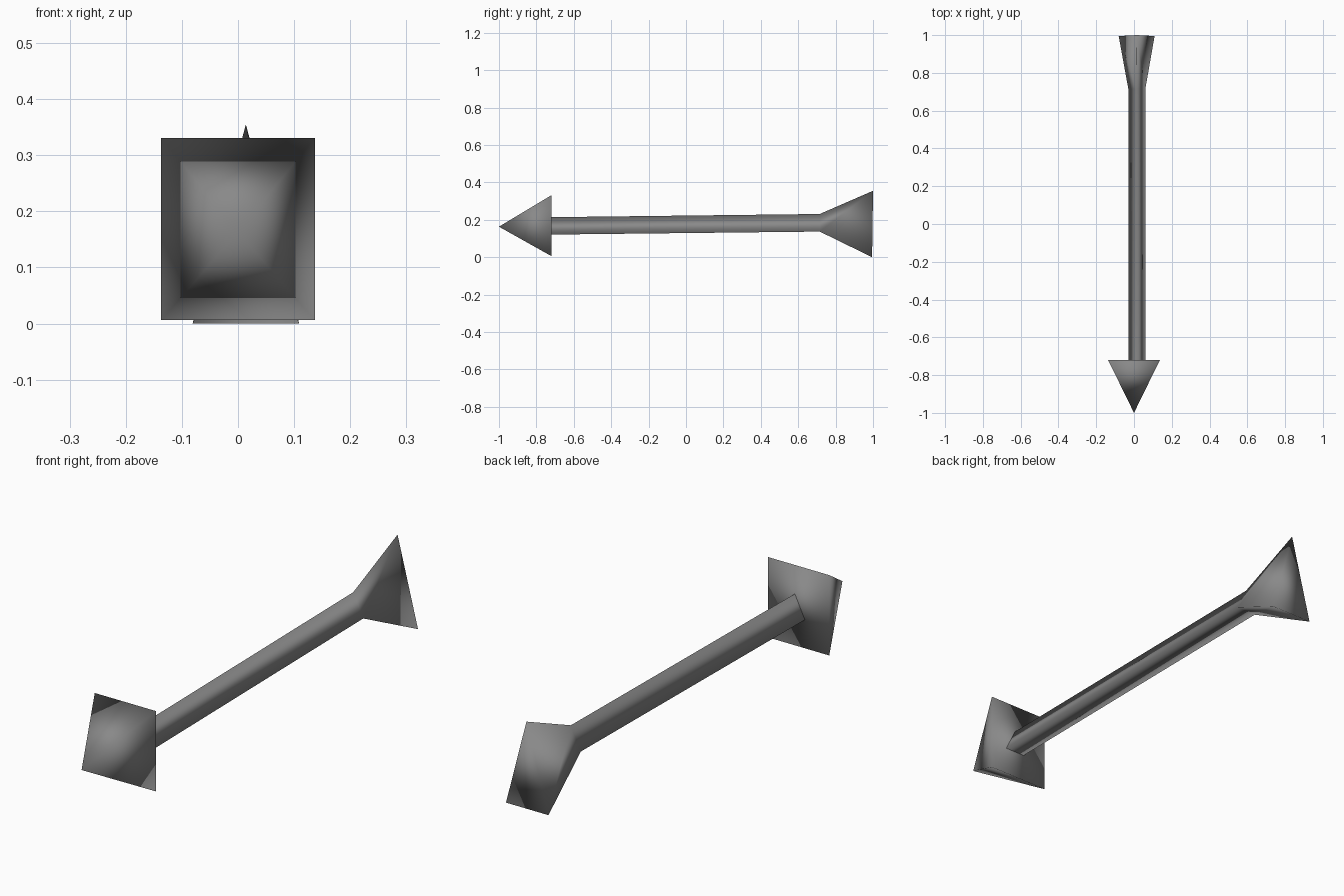
import bpy
import bmesh

cube = bpy.data.objects.get("Cube")
if cube:
    bpy.data.objects.remove(cube, do_unlink=True)

grey = bpy.data.materials.new("mid_grey")
grey.use_nodes = True
colour = (0.25, 0.25, 0.25, 1)
grey.diffuse_color = colour
grey.node_tree.nodes["Principled BSDF"].inputs["Base Color"].default_value = colour


def finish(name, bm):
    """Turn a bmesh into a smooth-shaded grey object."""
    bmesh.ops.recalc_face_normals(bm, faces=bm.faces)
    for face in bm.faces:
        face.smooth = True
    mesh = bpy.data.meshes.new(name)
    bm.to_mesh(mesh)
    bm.free()
    mesh.materials.append(grey)
    bpy.context.collection.objects.link(bpy.data.objects.new(name, mesh))


def triangle(bm, centre, half_width, bottom, top, y, lean=0):
    """Add the three corners of an upright triangular section."""
    corners = [(centre - half_width, y - lean, bottom),
               (centre + half_width, y - lean, bottom),
               (centre, y, top)]
    return [bm.verts.new(c) for c in corners]


# Arrow head: a square pyramid pointing forward
bm = bmesh.new()
half, low, high, back = 0.137, 0.006, 0.331, -0.72
base = [bm.verts.new((x, back, z)) for x, z in
        ((-half, low), (half, low), (half, high), (-half, high))]
tip = bm.verts.new((0, -1, 0.163))
bm.faces.new(base)
for i in range(4):
    bm.faces.new((base[i], base[(i + 1) % 4], tip))
finish("arrow_head", bm)

# Shaft and flared tail: three triangular sections, closed at the tail
bm = bmesh.new()
sections = [triangle(bm, 0.017, 0.045, 0.121, 0.214, back),
            triangle(bm, 0.015, 0.045, 0.137, 0.231, 0.715),
            triangle(bm, 0.014, 0.095, 0, 0.355, 1, 0.005)]
for a, b in zip(sections, sections[1:]):
    for i in range(3):
        j = (i + 1) % 3
        bm.faces.new((a[i], a[j], b[j], b[i]))
bm.faces.new(sections[-1])
finish("shaft_and_tail", bm)
